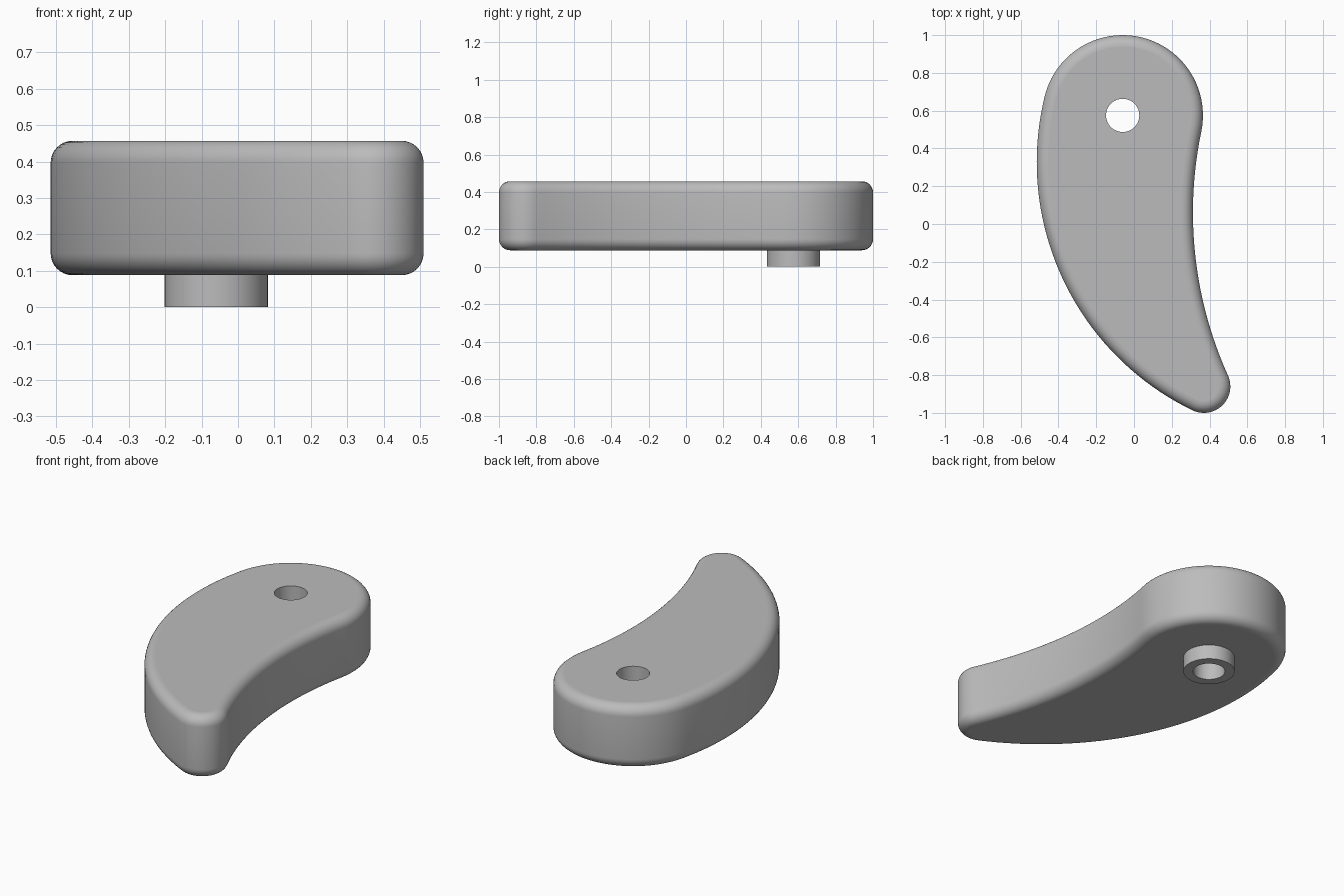
import bpy, bmesh
from math import pi, sin, cos, sqrt, atan2
from mathutils import Vector

cube = bpy.data.objects.get("Cube")
if cube:
    bpy.data.objects.remove(cube)

HEAD, HEAD_R = Vector((-0.06, 0.575)), 0.425
TIP, TIP_R = Vector((0.37, -0.86)), 0.14
BACK_R, BELLY_R = 1.46, 2.1
HOLE_R, BOSS_R = 0.088, 0.142
BOTTOM, TOP, FILLET = 0.088, 0.457, 0.06


def tangent_centre(radius, sign):
    """Centre of an arc tangent to the head and tip circles."""
    a, b = radius + sign * HEAD_R, radius + sign * TIP_R
    d = (TIP - HEAD).length
    u = (TIP - HEAD) / d
    along = (d * d + a * a - b * b) / (2 * d)
    return HEAD + u * along + Vector((-u.y, u.x)) * sqrt(a * a - along * along)


BACK = tangent_centre(BACK_R, -1)
BELLY = tangent_centre(BELLY_R, 1)


def angle(a, b):
    return atan2(b.y - a.y, b.x - a.x)


def arc(centre, r, start, end, n, turn=1):
    sweep = turn * ((turn * (end - start)) % (2 * pi))
    angles = [start + sweep * i / n for i in range(n)]
    return [(centre.x + r * cos(t), centre.y + r * sin(t)) for t in angles]


def outline(inset, z):
    """Curved teardrop outline made of four tangent arcs."""
    to_head, to_tip = angle(BACK, HEAD), angle(BACK, TIP)
    pts = arc(HEAD, HEAD_R - inset, angle(HEAD, BELLY), to_head, 40)
    pts += arc(BACK, BACK_R - inset, to_head, to_tip, 40)
    pts += arc(TIP, TIP_R - inset, to_tip, angle(TIP, BELLY), 24)
    pts += arc(BELLY, BELLY_R + inset, angle(BELLY, TIP), angle(BELLY, HEAD), 30, -1)
    return [(x, y, z) for x, y in pts]


def circle(r, z, n=48):
    return [(HEAD.x + r * cos(2 * pi * i / n), HEAD.y + r * sin(2 * pi * i / n), z)
            for i in range(n)]


def loft(bm, rings, closed=False):
    """Join rings of points with quads; returns the rings of vertices."""
    loops = [[bm.verts.new(p) for p in ring] for ring in rings]
    pairs = list(zip(loops, loops[1:])) + ([(loops[-1], loops[0])] if closed else [])
    for a, b in pairs:
        for i in range(len(a)):
            j = (i + 1) % len(a)
            bm.faces.new((a[i], a[j], b[j], b[i]))
    return loops


def finish(bm, name):
    bmesh.ops.recalc_face_normals(bm, faces=bm.faces)
    for f in bm.faces:
        f.smooth = abs(f.normal.z) < 0.999
    for e in bm.edges:
        e.smooth = e.calc_face_angle(0) < 0.6
    mesh = bpy.data.meshes.new(name)
    bm.to_mesh(mesh)
    bm.free()
    mesh.materials.append(grey)
    bpy.context.collection.objects.link(bpy.data.objects.new(name, mesh))


grey = bpy.data.materials.new("plain grey")
grey.use_nodes = True
grey.diffuse_color = (0.5, 0.5, 0.5, 1)
grey.node_tree.nodes["Principled BSDF"].inputs["Base Color"].default_value = (0.5, 0.5, 0.5, 1)

# Lever body: rounded rim, flat caps and a through hole
bm = bmesh.new()
STEPS = 8
turns = [pi / 2 * i / STEPS for i in range(STEPS + 1)]
rim = [outline(FILLET * (1 - sin(t)), BOTTOM + FILLET * (1 - cos(t))) for t in turns]
rim += [outline(FILLET * (1 - cos(t)), TOP - FILLET * (1 - sin(t))) for t in turns]
shell = loft(bm, rim)
hole = loft(bm, [circle(HOLE_R, BOTTOM), circle(HOLE_R, TOP)])
for end in (0, -1):
    edges = [bm.edges.get((ring[i - 1], ring[i]))
             for ring in (shell[end], hole[end]) for i in range(len(ring))]
    bmesh.ops.triangle_fill(bm, edges=edges, use_beauty=True, normal=(0, 0, 1))
finish(bm, "lever_body")

# Pivot boss: short tube below the hole
bm = bmesh.new()
loft(bm, [circle(BOSS_R, BOTTOM), circle(BOSS_R, 0),
          circle(HOLE_R, 0), circle(HOLE_R, BOTTOM)], closed=True)
finish(bm, "pivot_boss")
